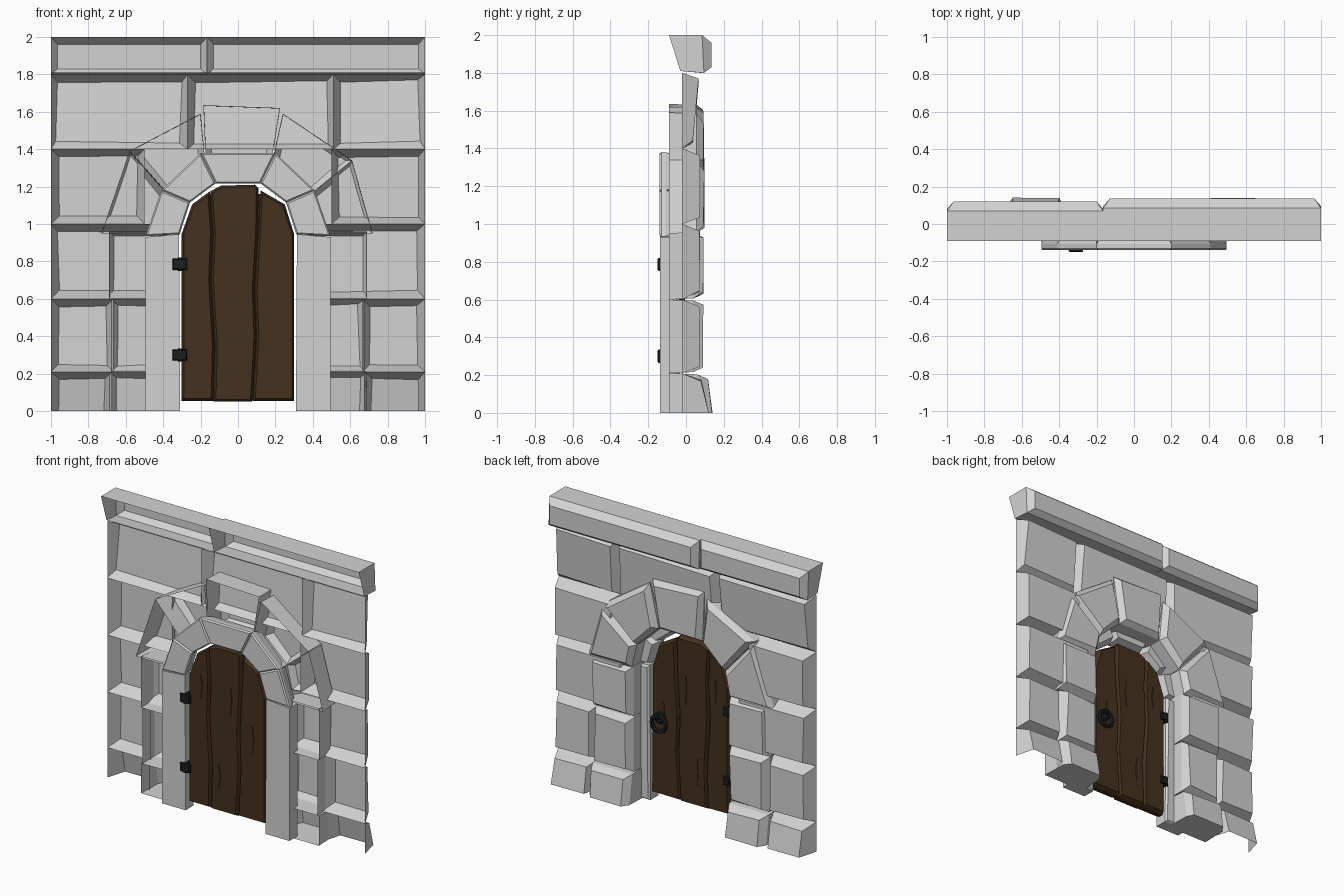
import bpy, bmesh, math, random
from mathutils import Vector

random.seed(4)
cube = bpy.data.objects.get("Cube")
if cube:
    bpy.data.objects.remove(cube)


def material(name, rgb):
    m = bpy.data.materials.new(name)
    m.use_nodes = True
    m.diffuse_color = (*rgb, 1)
    bsdf = next(n for n in m.node_tree.nodes if n.type == 'BSDF_PRINCIPLED')
    bsdf.inputs["Base Color"].default_value = (*rgb, 1)
    return m


STONE = material("grey stone", (0.65, 0.65, 0.65))
WOOD = material("dark brown wood", (0.058, 0.031, 0.013))
IRON = material("black iron", (0.012, 0.013, 0.014))


def make(name, verts, faces, mat):
    mesh = bpy.data.meshes.new(name)
    mesh.from_pydata(verts, [], faces)
    mesh.materials.append(mat)
    ob = bpy.data.objects.new(name, mesh)
    bpy.context.collection.objects.link(ob)
    return ob


def inset(pts, d):
    """Move every edge of a counter-clockwise outline inwards by d."""
    out = []
    for i, p in enumerate(pts):
        e1 = (p - pts[i - 1]).normalized()
        e2 = (pts[(i + 1) % len(pts)] - p).normalized()
        n1, n2 = Vector((-e1.y, e1.x)), Vector((-e2.y, e2.x))
        out.append(p + (n1 + n2) * d / max(1 + n1.dot(n2), 0.4))
    return out


def slab(name, outline, levels, mat=STONE, front=False, jitter=0.0, lean=0.0, open_base=False):
    """Stack (y, inset) rings of an outline, closing the back and maybe the front."""
    pts = [Vector(p) for p in outline]
    area = sum(pts[i - 1].cross(pts[i]) for i in range(len(pts)))
    if area < 0:
        pts.reverse()
    n = len(pts)
    zmid = sum(p.y for p in pts) / n
    verts, faces = [], []
    for k, (y, d) in enumerate(levels):
        j = jitter if k == len(levels) - 1 else 0
        for p in inset(pts, d):
            r = [random.uniform(-j, j) for _ in range(3)]
            verts.append((p.x + r[0], y + r[1] * 0.5 - (lean * (p.y - zmid) if k else 0),
                          max(p.y + r[2], 0)))
    for k in range(len(levels) - 1):
        for i in range(n):
            a, b = k * n + i, k * n + (i + 1) % n
            face = (a, a + n, b + n, b)
            if not (open_base and all(verts[v][2] == 0 for v in face)):
                faces.append(face)
    faces.append(tuple(reversed(range(len(verts) - n, len(verts)))))
    if front:
        faces.append(tuple(range(n)))
    return make(name, verts, faces, mat)


def rect(x0, x1, z0, z1):
    return [(x0, z0), (x1, z0), (x1, z1), (x0, z1)]


def box(name, x0, x1, y0, y1, z0, z1, mat, bevel=0.01):
    return slab(name, rect(x0, x1, z0, z1),
                [(y0, bevel), (y0 + bevel, 0), (y1 - bevel, 0), (y1, bevel)], mat, front=True)


# Wall courses: hollow stones, open towards the front, the lowest run below ground level
rows = [-0.06, 0.21, 0.6, 1.0, 1.4, 1.8]
inner_ends = [0.675, 0.665, 0.42, 0.5]
for r, inner in enumerate(inner_ends):
    for side, s in (("left", 1), ("right", -1)):
        back = 0.1 if r == 0 else 0.072
        slab(f"wall_stone_{side}_{r + 1}", rect(s * inner, s, rows[r], rows[r + 1]),
             [(-0.02, 0), (back, 0.04)], jitter=0.006, lean=0.2 if r == 0 else 0, open_base=True)
for i, (x0, x1) in enumerate([(-1, -0.27), (-0.27, 0.51), (0.51, 1)]):
    slab(f"wall_stone_top_{i + 1}", rect(x0, x1, 1.4, 1.8),
         [(-0.02, 0), (0.05, 0.035)], jitter=0.01, lean=-0.08)

# Coping beam in two hollow lengths with sloped faces and chamfered ends
PROFILE = [(-0.09, 2.0), (0.07, 2.0), (0.12, 1.96), (0.12, 1.83), (0.08, 1.8), (-0.03, 1.81)]
for name, x0, x1, grow in (("right", -1, -0.165, 0), ("left", -0.165, 1, 0.015)):
    n = len(PROFILE)
    ends = []
    for x, s in ((x0, 1), (x1, -1)):
        ends += [(x + s * (0.035 if y > 0.1 else 0),
                  y + (grow if y > 0.05 else 0), z) for y, z in PROFILE]
    faces = [(i, i + n, i + n + 1, i + 1) for i in range(n - 1)]
    for cap in ((0, 1, 4, 5), (1, 2, 3, 4)):
        faces += [cap, tuple(n + i for i in reversed(cap))]
    make("coping_" + name, ends, faces, STONE)

# Side stones of the rear door surround
for side, s in (("left", 1), ("right", -1)):
    for i, (w, back, lean) in enumerate([(0.69, 0.125, 0.12), (0.68, 0.088, 0), (0.69, 0.09, 0)]):
        slab(f"surround_{side}_{i + 1}", rect(s * 0.37, s * w, rows[i], min(rows[i + 1], 0.96)),
             [(-0.09, 0), (back - 0.05, 0.006), (back, 0.035)], jitter=0.008, lean=lean)

# Rear arch stones, hollow like the wall
outer = [(0.72, 0.95), (0.61, 1.34), (0.24, 1.59), (-0.2, 1.59), (-0.58, 1.39), (-0.73, 0.95)]
inner = [(0.38, 0.95), (0.34, 1.12), (0.17, 1.28), (-0.17, 1.28), (-0.34, 1.12), (-0.38, 0.95)]
for i in range(5):
    outline = [inner[i], outer[i], outer[i + 1], inner[i + 1]]
    if i == 2:
        outline = [inner[2], (0.225, 1.62), (-0.185, 1.635), inner[3]]
    slab(f"rear_arch_stone_{i + 1}", outline,
         [(-0.09, 0), (0.055, 0.003), (0.094, 0.033)], jitter=0.008)

# Front door frame: posts and five solid arch stones
for side, s in (("left", 1), ("right", -1)):
    slab(f"post_{side}", [(s * 0.31, 0), (s * 0.495, 0), (s * 0.495, 0.93), (s * 0.315, 0.945)],
         [(-0.138, 0), (-0.05, 0), (-0.035, 0.012)], front=True, jitter=0.004)
outer = [(0.495, 0.935), (0.41, 1.18), (0.2, 1.38), (-0.2, 1.38), (-0.41, 1.18), (-0.495, 0.935)]
inner = [(0.312, 0.945), (0.257, 1.115), (0.12, 1.217), (-0.12, 1.217), (-0.257, 1.115), (-0.312, 0.945)]
for i in range(5):
    slab(f"front_arch_stone_{i + 1}", [inner[i], outer[i], outer[i + 1], inner[i + 1]],
         [(-0.14, 0.008), (-0.13, 0), (-0.108, 0), (-0.035, 0.022)],
         front=True, jitter=0.004)

# Door planks with worn edges, over a thin core that closes the joints
planks = {
    "right": [(-0.302, 0.055), (-0.132, 0.055), (-0.125, 0.35), (-0.145, 0.7), (-0.135, 0.95),
              (-0.15, 1.175), (-0.245, 1.105), (-0.302, 0.945)],
    "middle": [(-0.13, 0.05), (0.078, 0.05), (0.098, 0.4), (0.088, 0.65), (0.106, 0.95),
               (0.11, 1.19), (0.09, 1.21), (-0.09, 1.205), (-0.148, 1.175), (-0.133, 0.95),
               (-0.143, 0.7), (-0.123, 0.35)],
    "left": [(0.08, 0.055), (0.3, 0.055), (0.3, 0.945), (0.25, 1.105), (0.12, 1.18),
             (0.108, 0.95), (0.09, 0.65), (0.1, 0.4)],
}
for name, outline in planks.items():
    slab("door_plank_" + name, outline,
         [(-0.125, 0.012), (-0.1, 0), (-0.068, 0), (-0.043, 0.012)], WOOD, front=True, jitter=0.003)
slab("door_core", [(-0.29, 0.06), (0.29, 0.06), (0.29, 0.93), (0.12, 1.16), (-0.15, 1.16), (-0.29, 0.93)],
     [(-0.098, 0), (-0.07, 0)], WOOD, front=True)

# Narrow raised splinters along the grain, on both door faces
for i, (x, z, h) in enumerate([(0.2, 0.62, 0.2), (-0.06, 0.3, 0.18), (-0.2, 0.9, 0.16), (0.03, 0.85, 0.2)]):
    for name, y0, y1 in (("front", -0.13, -0.12), ("back", -0.048, -0.038)):
        slab(f"splinter_{name}_{i + 1}", [(x, z - h / 2), (x + 0.012, z), (x, z + h / 2), (x - 0.005, z)],
             [(y0, 0), (y1, 0)], WOOD, front=True)

# Hinges on the right edge of the door
for i, z in enumerate((0.3, 0.785)):
    box(f"hinge_{i + 1}_plate", -0.35, -0.272, -0.15, -0.125, z - 0.03, z + 0.03, IRON, 0.006)
    box(f"hinge_{i + 1}_pin", -0.322, -0.298, -0.15, -0.03, z - 0.035, z + 0.035, IRON, 0.006)
    box(f"hinge_{i + 1}_rear_plate", -0.315, -0.265, -0.05, -0.025, z - 0.028, z + 0.028, IRON, 0.006)

# Ring handle on the rear face
HX, HZ = 0.225, 0.57
bpy.ops.mesh.primitive_torus_add(location=(HX, -0.018, HZ), rotation=(math.pi / 2, 0, 0),
                                 major_radius=0.056, minor_radius=0.014,
                                 major_segments=12, minor_segments=6)
ring = bpy.context.object
ring.name = "handle_ring"
ring.data.materials.append(IRON)
octagon = [(HX + 0.042 * math.cos(a * math.pi / 4), HZ + 0.035 + 0.042 * math.sin(a * math.pi / 4))
           for a in range(8)]
slab("handle_plate", octagon, [(-0.05, 0), (-0.03, 0), (-0.02, 0.012)], IRON, front=True)
box("handle_staple", HX - 0.012, HX + 0.012, -0.045, 0, HZ + 0.035, HZ + 0.068, IRON, 0.005)
